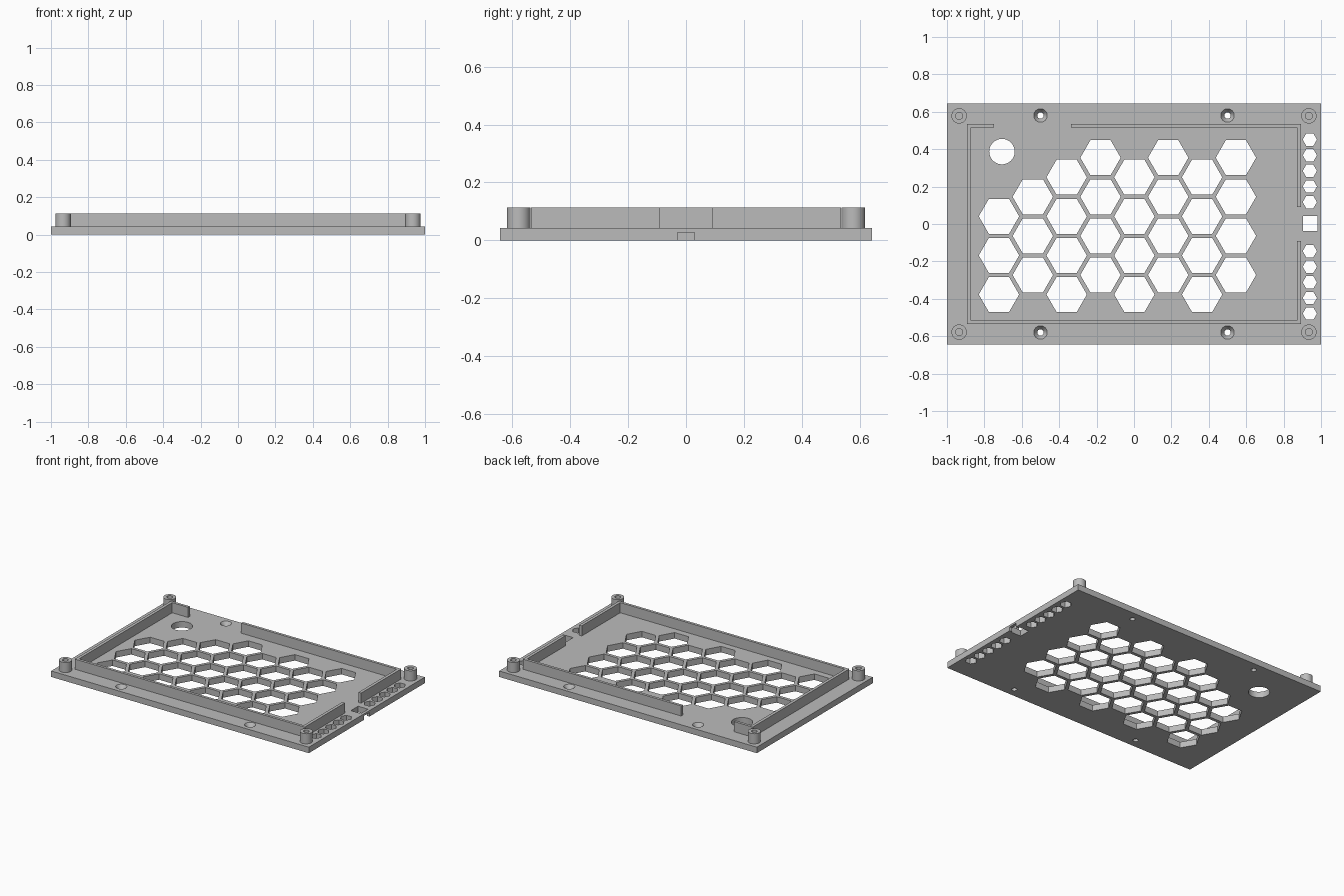
import bpy, bmesh, math

if "Cube" in bpy.data.objects:
    bpy.data.objects.remove(bpy.data.objects["Cube"], do_unlink=True)

HALF_X, HALF_Y = 1.0, 0.643
BASE, TOP = 0.042, 0.113

grey = bpy.data.materials.new("plain_grey")
grey.use_nodes = True
colour = (0.5, 0.5, 0.5, 1)
grey.diffuse_color = colour
grey.node_tree.nodes["Principled BSDF"].inputs["Base Color"].default_value = colour


def make(name, bm):
    bmesh.ops.recalc_face_normals(bm, faces=bm.faces)
    mesh = bpy.data.meshes.new(name)
    bm.to_mesh(mesh)
    bm.free()
    mesh.materials.append(grey)
    ob = bpy.data.objects.new(name, mesh)
    bpy.context.collection.objects.link(ob)
    return ob


def box(bm, low, high):
    made = bmesh.ops.create_cube(bm, size=1)["verts"]
    for v in made:
        v.co = [h if c > 0 else l for c, l, h in zip(v.co, low, high)]


def turned(bm, x, y, rings, sides):
    """Stack rings given as (radius, z) around a vertical axis, capping both ends."""
    loops = []
    for r, z in rings:
        angles = [math.tau * i / sides for i in range(sides)]
        loops.append([bm.verts.new((x + r * math.cos(a), y + r * math.sin(a), z)) for a in angles])
    for a, b in zip(loops, loops[1:]):
        for i in range(sides):
            j = (i + 1) % sides
            bm.faces.new((a[i], a[j], b[j], b[i]))
    bm.faces.new(loops[0])
    bm.faces.new(loops[-1])


def cut(target, cutter):
    cutter.hide_render = True
    mod = target.modifiers.new("cut", 'BOOLEAN')
    mod.operation, mod.solver, mod.object = 'DIFFERENCE', 'EXACT', cutter
    bpy.context.view_layer.objects.active = target
    bpy.ops.object.modifier_apply(modifier=mod.name)
    bpy.data.objects.remove(cutter, do_unlink=True)


def smooth(ob):
    bpy.ops.object.select_all(action='DESELECT')
    ob.select_set(True)
    bpy.context.view_layer.objects.active = ob
    bpy.ops.object.shade_smooth_by_angle(angle=math.radians(30))


# Base plate
bm = bmesh.new()
box(bm, (-HALF_X, -HALF_Y, 0), (HALF_X, HALF_Y, BASE))
plate = make("base_plate", bm)

# Honeycomb vents, the cable hole, edge vents, screw holes and square port
bm = bmesh.new()
through = (-0.05, 0.1)
pitch = 0.209
for col, count in enumerate((3, 3, 4, 4, 4, 4, 4, 4)):
    x = -0.722 + col * 0.181
    lowest = -0.377 + (col % 2) * pitch / 2
    for row in range(count):
        turned(bm, x, lowest + row * pitch, [(0.108, z) for z in through], 6)
turned(bm, -0.706, 0.387, [(0.068, z) for z in through], 48)
for start in (0.117, -0.479):
    for i in range(5):
        turned(bm, 0.94, start + i * 0.0835, [(0.038, z) for z in through], 6)
for x in (-0.5, 0.5):
    for y in (-0.58, 0.58):
        turned(bm, x, y, [(0.017, -0.05), (0.017, 0.014), (0.036, BASE), (0.036, 0.1)], 32)
box(bm, (0.903, -0.038, -0.05), (0.98, 0.042, 0.1))
cut(plate, make("hole_cutter", bm))

# Shallow slot from the square port out through the side edge
bm = bmesh.new()
box(bm, (0.94, -0.03, -0.05), (1.1, 0.03, 0.028))
cut(plate, make("slot_cutter", bm))
smooth(plate)

# Thin walls, following the outer outline and inset by clamping
OUT_X, OUT_Y, IN_X, IN_Y = 0.893, 0.535, 0.872, 0.516


def wall(name, path):
    bm = bmesh.new()
    pairs = []
    for x, y in path:
        inner = (max(-IN_X, min(IN_X, x)), max(-IN_Y, min(IN_Y, y)), BASE)
        pairs.append((bm.verts.new((x, y, BASE)), bm.verts.new(inner)))
    for (a, b), (c, d) in zip(pairs, pairs[1:]):
        bm.faces.new((a, b, d, c))
    lifted = bmesh.ops.extrude_face_region(bm, geom=bm.faces[:], use_keep_orig=True)["geom"]
    verts = [g for g in lifted if isinstance(g, bmesh.types.BMVert)]
    bmesh.ops.translate(bm, verts=verts, vec=(0, 0, TOP - BASE))
    return make(name, bm)


wall("long_wall", [(-0.749, OUT_Y), (-OUT_X, OUT_Y), (-OUT_X, -OUT_Y),
                   (OUT_X, -OUT_Y), (OUT_X, -0.09)])
wall("back_corner_wall", [(-0.337, OUT_Y), (OUT_X, OUT_Y), (OUT_X, 0.09)])

# Hollow corner posts
for x, side in ((-0.935, "right"), (0.935, "left")):
    for y, end in ((-0.578, "front"), (0.578, "back")):
        bm = bmesh.new()
        turned(bm, x, y, [(0.041, BASE), (0.041, TOP), (0.019, TOP), (0.019, BASE + 0.004)], 32)
        smooth(make(f"{end}_{side}_post", bm))
